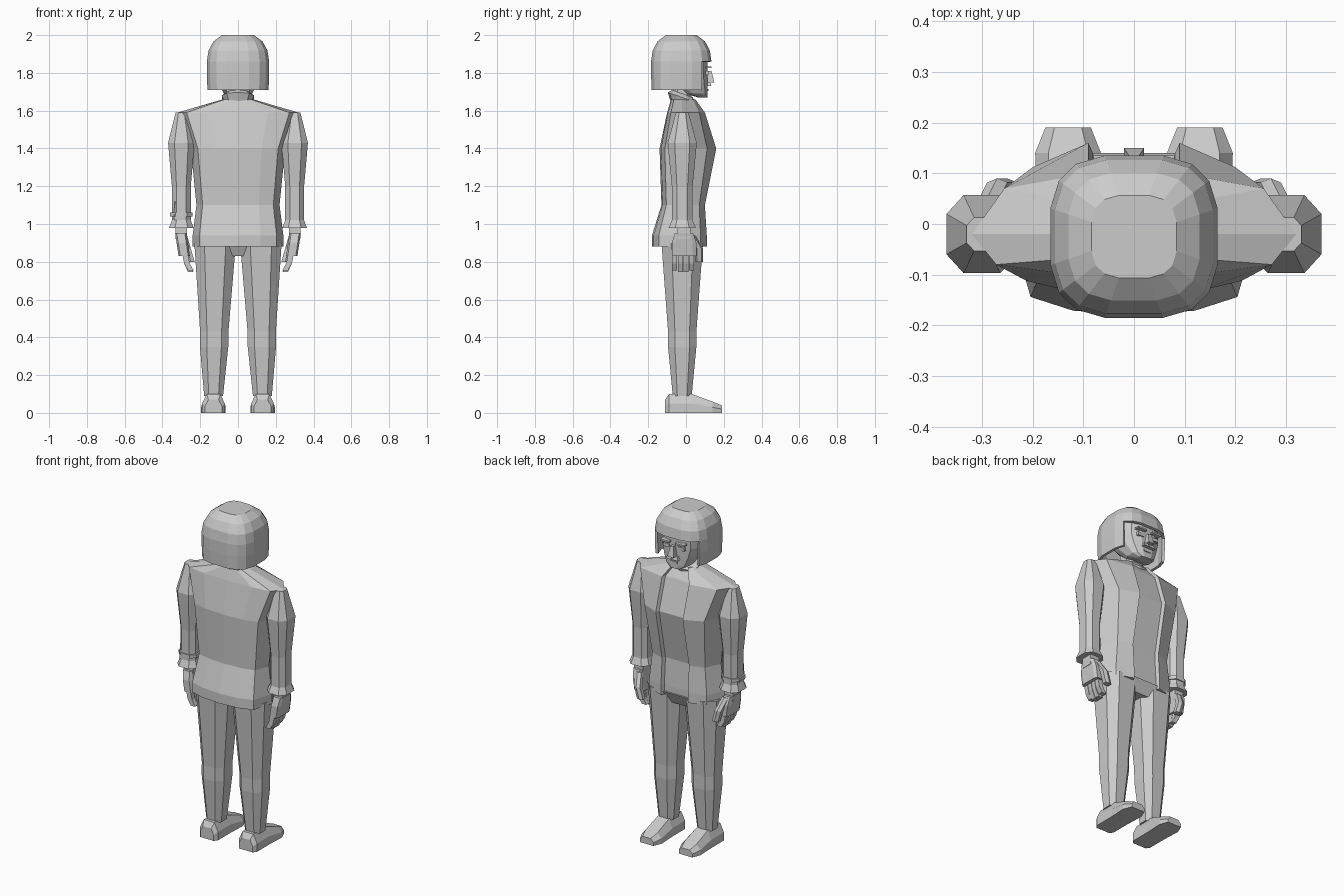
import bpy, bmesh, math
from mathutils import Vector

if "Cube" in bpy.data.objects:
    bpy.data.objects.remove(bpy.data.objects["Cube"])

GREY = (.6, .6, .6, 1)
clay = bpy.data.materials.new("plain grey")
clay.use_nodes = True
clay.diffuse_color = GREY
clay.node_tree.nodes["Principled BSDF"].inputs["Base Color"].default_value = GREY


def loft(name, rings, mirror=1, close_bottom=True, skip=None):
    """Skin equal-length rings; mirror = -1 flips across x, skip drops faces by centre."""
    bm = bmesh.new()
    rows = [[bm.verts.new((mirror * x, y, z)) for x, y, z in ring] for ring in rings]
    count = len(rows[0])
    for low, high in zip(rows, rows[1:]):
        for here in range(count):
            after = (here + 1) % count
            quad = (low[here], low[after], high[after], high[here])
            centre = sum((vert.co for vert in quad), Vector()) / len(quad)
            if not (skip and skip(centre)):
                bm.faces.new(quad)
    if close_bottom:
        bm.faces.new(rows[0])
    bm.faces.new(rows[-1])
    bmesh.ops.recalc_face_normals(bm, faces=bm.faces)
    mesh = bpy.data.meshes.new(name)
    bm.to_mesh(mesh)
    bm.free()
    mesh.materials.append(clay)
    part = bpy.data.objects.new(name, mesh)
    bpy.context.collection.objects.link(part)
    return part


def section(z, width, depth, x=0, y=0, sides=8, power=.75, tilt=0):
    """Rounded box outline at height z, centred on x and y, sloping along y by tilt."""
    def bend(value):
        return math.copysign(abs(value) ** power, value)

    angles = [math.tau * (step + .5) / sides for step in range(sides)]
    reach = bend(math.cos(angles[0]))
    tall = max(bend(math.sin(angle)) for angle in angles)
    outline = []
    for angle in angles:
        along = depth / 2 * bend(math.sin(angle)) / tall
        across = width / 2 * bend(math.cos(angle)) / reach
        outline.append((x + across, y + along, z + tilt * along))
    return outline


def block(name, centre, size, mirror=1, taper=1):
    """Four-sided block whose upper end is scaled by taper."""
    x, y, z = centre
    width, depth, height = size
    bottom = section(z - height / 2, width, depth, x, y, sides=4)
    top = section(z + height / 2, width * taper, depth * taper, x, y, sides=4)
    return loft(name, [bottom, top], mirror)


# Jacket, open at the front over a recessed shirt
def jacket_ring(z, width, back, front):
    opening = min(.09, width * .6)
    shirt = front - .02
    half = [(0, -back), (width * .5, -back * .95), (width * .85, -back * .8), (width, -.02),
            (width * .8, front * .7), (opening, front), (opening * .9, shirt), (0, shirt)]
    mirrored = [(-x, y) for x, y in half[-2:0:-1]]
    return [(x, y, z) for x, y in half + mirrored]


loft("jacket", [
    jacket_ring(.88, .24, .18, .11),
    jacket_ring(.94, .24, .18, .11),
    jacket_ring(1.1, .22, .13, .1),
    jacket_ring(1.4, .25, .14, .16),
    jacket_ring(1.59, .32, .1, .1),
    jacket_ring(1.66, .08, .08, .05),
])

# Neck and the collar leaning forward
loft("neck", [section(z, .12, .1, y=-.02) for z in (1.6, 1.76)])
loft("collar", [section(z, width, width * .9, y=-.02, sides=10, tilt=-.35)
                for z, width in ((1.63, .14), (1.67, .17), (1.69, .12))])

# Trouser seat between the legs
loft("trouser_seat", [section(.83, .2, .15, y=-.01), section(.9, .4, .22, y=-.01)])


def shoe_ring(y, width, height):
    half = width / 2
    outline = [(-half, 0), (half, 0), (half, height / 2),
               (half * .6, height), (-half * .6, height), (-half, height / 2)]
    return [(x + .13, y, z) for x, z in outline]


for side, tag in ((1, "left_"), (-1, "right_")):
    # Leg and shoe
    loft(tag + "leg", [section(z, width, width, x=.12 + (1 - z) * .01, y=-.02)
                       for z, width in ((.09, .1), (.35, .15), (.43, .15), (.9, .22))], side)
    loft(tag + "shoe", [
        shoe_ring(-.11, .09, .07),
        shoe_ring(-.09, .12, .1),
        shoe_ring(.03, .12, .1),
        shoe_ring(.14, .13, .06),
        shoe_ring(.19, .09, .04),
    ], side)

    # Sleeve with flared cuff, and wrist
    sleeve = ((.98, .13), (1.02, .1), (1.2, .1), (1.37, .13), (1.43, .14), (1.59, .06))
    loft(tag + "sleeve", [section(z, width, width * 1.1, x=.3, y=-.02)
                          for z, width in sleeve], side)
    block(tag + "wrist", (.3, -.01, .96), (.06, .07, .08), side)

    # Hand with bent fingers and a thumb
    loft(tag + "palm", [section(z, .06, depth, x=z * .15 + .16, y=-.01, power=.4)
                        for z, depth in ((.83, .13), (.9, .13), (.95, .1))], side)
    for finger in range(4):
        y = -.06 + .03 * finger
        tip = .74 + .01 * abs(finger - 1.5)
        loft(tag + "finger", [section(z, .03, .027, x=x, y=y, sides=4)
                              for z, x in ((tip, .25), (.79, .27), (.84, .28))], side)
    loft(tag + "thumb", [section(z, .04, .04, x=x, y=y, sides=6)
                         for z, x, y in ((.8, .25, .07), (.87, .27, .07), (.94, .29, .03))], side)

    # Facial features
    block(tag + "eyebrow", (.05, .12, 1.83), (.06, .03, .01), side)
    block(tag + "eye", (.05, .11, 1.8), (.04, .02, .02), side)
    block(tag + "moustache", (.02, .12, 1.74), (.04, .03, .02), side, taper=.6)

# Head with a flat face plane
face_front = .115
loft("head", [section(z, width, depth, y=face_front - depth / 2, sides=12)
              for z, width, depth in ((1.67, .08, .05), (1.69, .15, .12),
                                      (1.74, .2, .18), (1.8, .24, .23), (1.9, .24, .23))])
block("nose", (0, .12, 1.78), (.04, .06, .06), taper=.5)
block("lips", (0, .11, 1.71), (.05, .02, .01))

# Bobbed hair: straight sides and a dome, left open around the face
brim = 1.86
levels = [(1.71, .98), (1.79, 1)]
for step in range(4):
    angle = math.pi / 8 * step
    rise = math.sin(angle) / math.cos(math.pi / 8)
    levels.append((brim + (2 - brim) * rise, math.cos(angle) ** .7))
hair = loft("hair", [section(z, scale * .33, scale * .32, y=-.025, sides=16, power=.65)
                     for z, scale in levels],
            close_bottom=False, skip=lambda centre: centre.z < brim and centre.y > .07)
shell = hair.modifiers.new("thickness", "SOLIDIFY")
shell.thickness = .016
shell.offset = -1

# Wrist device on the right forearm
loft("device_band", [section(z, .12, .12, x=.3, y=-.02) for z in (1.04, 1.06)], -1)
block("device_body", (.32, -.05, 1.07), (.04, .05, .1), -1, taper=.8)
block("device_aerial", (.31, -.06, 1.12), (.01, .01, .04), -1)
